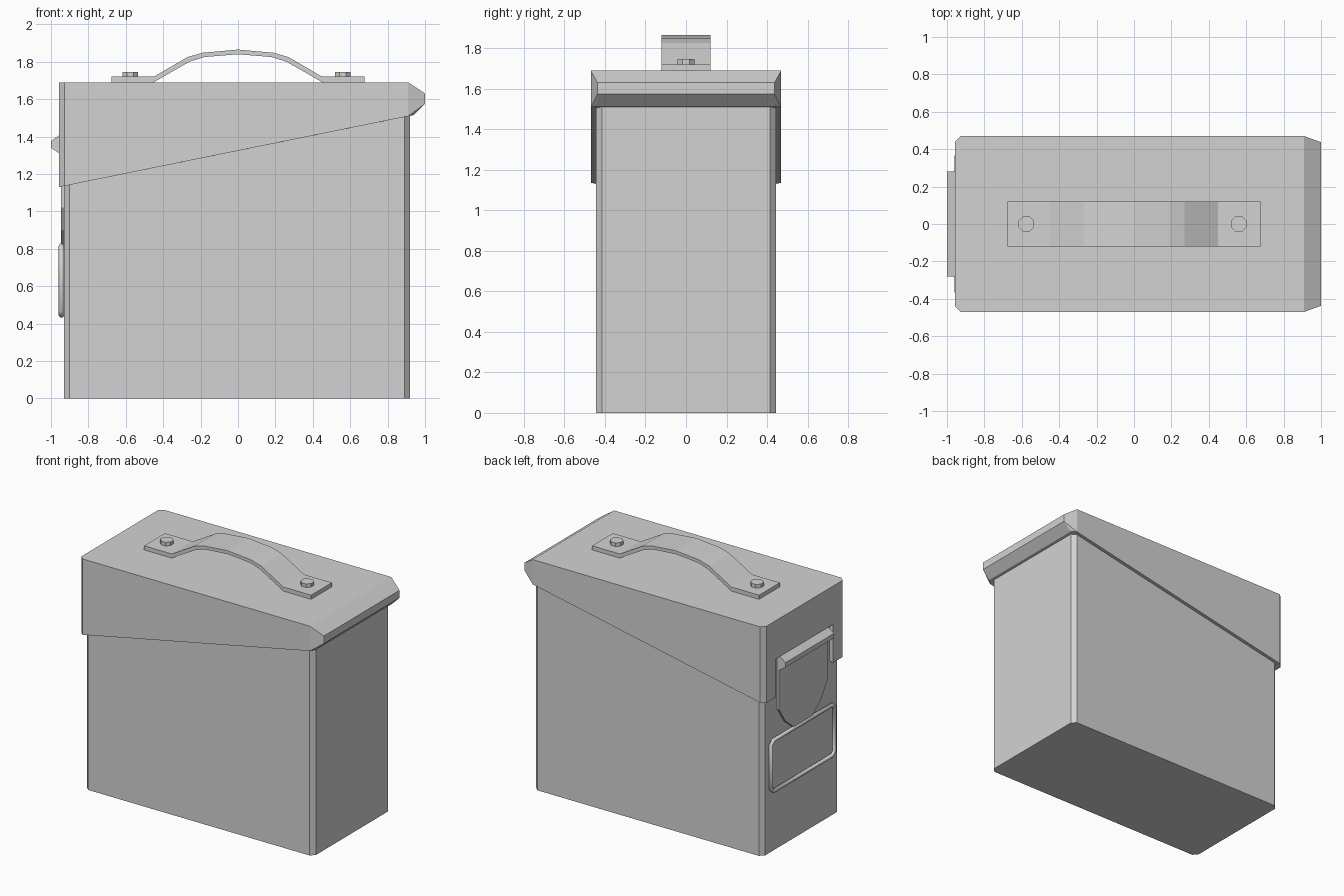
import bpy, bmesh, math
from mathutils import Vector

cube = bpy.data.objects.get("Cube")
if cube:
    bpy.data.objects.remove(cube, do_unlink=True)

grey = bpy.data.materials.new("plain_grey")
grey.use_nodes = True
colour = (0.65, 0.65, 0.65, 1)
grey.diffuse_color = colour
for node in grey.node_tree.nodes:
    if node.type == 'BSDF_PRINCIPLED':
        node.inputs["Base Color"].default_value = colour


def add_object(name, data):
    obj = bpy.data.objects.new(name, data)
    bpy.context.scene.collection.objects.link(obj)
    data.materials.append(grey)
    return obj


def finish(name, bm):
    bmesh.ops.recalc_face_normals(bm, faces=bm.faces)
    mesh = bpy.data.meshes.new(name)
    bm.to_mesh(mesh)
    bm.free()
    return add_object(name, mesh)


def prism(name, points, sweep):
    """Extrude a closed outline of 3D points along a vector."""
    bm = bmesh.new()
    face = bm.faces.new([bm.verts.new(p) for p in points])
    result = bmesh.ops.extrude_face_region(bm, geom=[face], use_keep_orig=True)
    verts = [v for v in result["geom"] if isinstance(v, bmesh.types.BMVert)]
    bmesh.ops.translate(bm, verts=verts, vec=Vector(sweep))
    return finish(name, bm)


def chamfered(x0, x1, y, c):
    """Corner points of a rectangle with cut corners."""
    return [(x0 + c, -y), (x1 - c, -y), (x1, c - y), (x1, y - c),
            (x1 - c, y), (x0 + c, y), (x0, y - c), (x0, c - y)]


# Box body, its top hidden inside the lid
prism("box_body", [(x, y, 0) for x, y in chamfered(-0.93, 0.92, 0.445, 0.03)], (0, 0, 1.6))

# Lid: sloping lower rim, cut corners at the latch end, projecting lip at the hinge end
left, slope, half = -0.957, 0.203, 0.47
bm = bmesh.new()
for s in (-1, 1):
    for x, y in ((left, half - 0.03), (left + 0.03, half), (0.91, half)):
        for z in (1.13 + slope * (x - left), 1.69):
            bm.verts.new((x, s * y, z))
    for x, z in ((1.0, 1.63), (1.0, 1.575), (0.94, 1.515)):
        bm.verts.new((x, s * 0.437, z))
bmesh.ops.convex_hull(bm, input=bm.verts)
bmesh.ops.dissolve_limit(bm, angle_limit=0.01, verts=bm.verts, edges=bm.edges)
lid = finish("lid", bm)

# Notch in the lid around the latch
cutter = prism("notch_cutter", [(-1.1, -0.33, 1.0), (-0.925, -0.33, 1.0),
                                (-0.925, 0.33, 1.0), (-1.1, 0.33, 1.0)], (0, 0, 0.41))
cutter.hide_render = True
cut = lid.modifiers.new("latch_notch", 'BOOLEAN')
cut.operation = 'DIFFERENCE'
cut.solver = 'EXACT'
cut.object = cutter
bpy.context.view_layer.objects.active = lid
bpy.ops.object.modifier_apply(modifier=cut.name)
bpy.data.objects.remove(cutter, do_unlink=True)

# Latch bar and shield-shaped latch plate
bar = [(-0.925, 1.43), (-1.0, 1.375), (-1.0, 1.34), (-0.925, 1.29)]
prism("latch_bar", [(x, -0.28, z) for x, z in bar], (0, 0.56, 0))
side = [(0.28, 1.36), (0.28, 1.02), (0.2, 0.9), (0.1, 0.82)]
shield = side + [(-y, z) for y, z in reversed(side)]
prism("latch_plate", [(-0.947, y, z) for y, z in shield], (0.022, 0, 0))

# Rounded label frame below the latch
curve = bpy.data.curves.new("label_frame", 'CURVE')
curve.dimensions = '3D'
curve.bevel_depth = 0.015
curve.bevel_resolution = 1
outline = chamfered(0.445, 0.815, 0.365, 0.025)
spline = curve.splines.new('POLY')
spline.points.add(len(outline) - 1)
for point, (z, y) in zip(spline.points, outline):
    point.co = (-0.944, y, z, 1)
spline.use_cyclic_u = True
add_object("label_frame", curve)

# Strap handle
half_top = [(0.675, 1.72), (0.45, 1.72), (0.27, 1.825), (0.19, 1.848), (0, 1.865)]
half_under = [(0, 1.84), (0.18, 1.825), (0.26, 1.8), (0.455, 1.688), (0.675, 1.688)]
right = half_top + half_under
mirrored = [(-x, z) for x, z in reversed(right) if x]
strap = half_top + mirrored[5 - 1:] + mirrored[:5 - 1] + half_under
prism("handle_strap", [(x, -0.12, z) for x, z in strap], (0, 0.24, 0))

# Handle bolts
for label, x in (("left", 0.56), ("right", -0.575)):
    ring = [(x + 0.045 * math.cos(a), 0.045 * math.sin(a), 1.71)
            for a in (math.pi * (i + 0.5) / 4 for i in range(8))]
    prism(label + "_handle_bolt", ring, (0, 0, 0.036))
